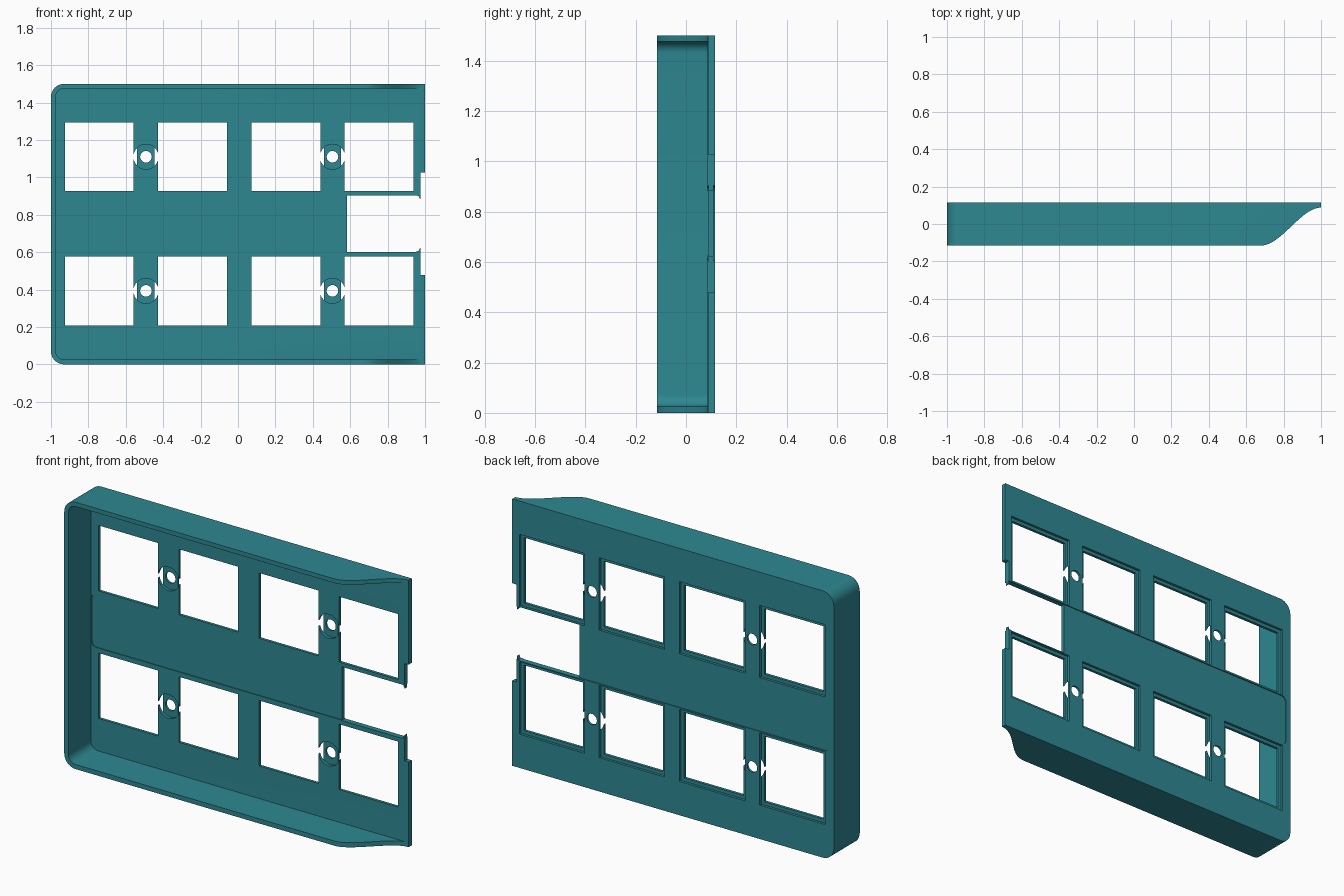
import bpy, bmesh, math

cube = bpy.data.objects.get("Cube")
if cube:
    bpy.data.objects.remove(cube, do_unlink=True)

teal = bpy.data.materials.new("teal")
teal.use_nodes = True
COLOUR = (0.027, 0.245, 0.285, 1)
teal.diffuse_color = COLOUR
teal.node_tree.nodes["Principled BSDF"].inputs["Base Color"].default_value = COLOUR

FRONT, PLATE, BACK = -0.115, 0.085, 0.115
HEIGHT = 1.5
SWITCH_X = (-0.742, -0.243, 0.256, 0.753)
ROW_Z = (0.393, 1.110)


def prisms(name, outlines, lo, hi, axis="y"):
    """Extrude closed outlines: (x, z) along y, or (x, y) along z."""
    bm = bmesh.new()
    for pts in outlines:
        ring = [[bm.verts.new((a, d, b) if axis == "y" else (a, b, d)) for a, b in pts]
                for d in (lo, hi)]
        bm.faces.new(ring[0])
        bm.faces.new(ring[1])
        for i in range(len(pts)):
            j = (i + 1) % len(pts)
            bm.faces.new((ring[0][i], ring[0][j], ring[1][j], ring[1][i]))
    bmesh.ops.recalc_face_normals(bm, faces=bm.faces)
    mesh = bpy.data.meshes.new(name)
    bm.to_mesh(mesh)
    bm.free()
    ob = bpy.data.objects.new(name, mesh)
    bpy.context.collection.objects.link(ob)
    return ob


def left_rounded(x0, x1, z0, z1, r, n=8):
    """Rectangle with its two corners at x0 rounded."""
    pts = [(x1, z0), (x1, z1)]
    for cz, start in ((z1 - r, 90), (z0 + r, 180)):
        for i in range(n + 1):
            a = math.radians(start + 90 * i / n)
            pts.append((x0 + r + r * math.cos(a), cz + r * math.sin(a)))
    return pts


def square(cx, cz, h):
    return [(cx - h, cz - h), (cx + h, cz - h), (cx + h, cz + h), (cx - h, cz + h)]


def circle(cx, cz, r, n=32):
    return [(cx + r * math.cos(math.tau * i / n), cz + r * math.sin(math.tau * i / n))
            for i in range(n)]


def cut(cutter):
    cutter.hide_render = True
    mod = case.modifiers.new(cutter.name, "BOOLEAN")
    mod.operation = "DIFFERENCE"
    mod.solver = "EXACT"
    mod.object = cutter
    bpy.ops.object.modifier_apply(modifier=mod.name)
    bpy.data.objects.remove(cutter, do_unlink=True)


# Solid block with rounded closed end
case = prisms("keyboard_case", [left_rounded(-1, 1, 0, HEIGHT, 0.07)], FRONT, BACK)
bpy.context.view_layer.objects.active = case
case.select_set(True)

# Hollow the tray, leaving rim walls and plate
cut(prisms("cavity", [left_rounded(-0.975, 1.1, 0.026, HEIGHT - 0.024, 0.047)], -0.3, PLATE))

# S-curved taper of the walls toward the open end
taper = [(0.68 + 0.32 * t, FRONT + (0.088 - FRONT) * t * t * (3 - 2 * t))
         for t in (i / 20 for i in range(21))]
cut(prisms("taper", [[(0.68, -0.3)] + taper + [(1.1, 0.088), (1.1, -0.3)]],
           -0.2, HEIGHT + 0.2, "z"))

# Shallow channel along the middle, on both faces
band = left_rounded(-0.97, 1.1, 0.604, 0.904, 0.03)
cut(prisms("channel_back", [band], BACK - 0.005, 0.3))
cut(prisms("channel_front", [band], -0.05, PLATE + 0.005))

# Switch openings with wider pockets behind them
centres = [(x, z) for x in SWITCH_X for z in ROW_Z]
cut(prisms("switch_openings", [square(x, z, 0.184) for x, z in centres], -0.3, 0.3))
cut(prisms("switch_pockets", [square(x, z, 0.203) for x, z in centres], 0.101, 0.3))

# Counterbored screw holes
screws = [(x, z) for x in (-0.492, 0.505) for z in ROW_Z]
cut(prisms("counterbores", [circle(x, z, 0.067) for x, z in screws], -0.05, 0.1025))
cut(prisms("screw_holes", [circle(x, z, 0.031) for x, z in screws], -0.3, 0.3))

# Open notch with small lips, and the stepped end beside it
cut(prisms("end_notch", [[(0.584, 0.602), (0.95, 0.602), (0.965, 0.606), (0.973, 0.622),
                          (1.1, 0.622), (1.1, 0.884), (0.973, 0.884), (0.965, 0.900),
                          (0.95, 0.904), (0.584, 0.904)]], -0.3, 0.3))
cut(prisms("end_step", [[(0.975, 0.478), (1.1, 0.478), (1.1, 1.026), (0.975, 1.026)]],
           -0.3, 0.3))

case.data.materials.clear()
case.data.materials.append(teal)
for p in case.data.polygons:
    p.material_index = 0
bpy.ops.object.shade_smooth_by_angle(angle=math.radians(30))
